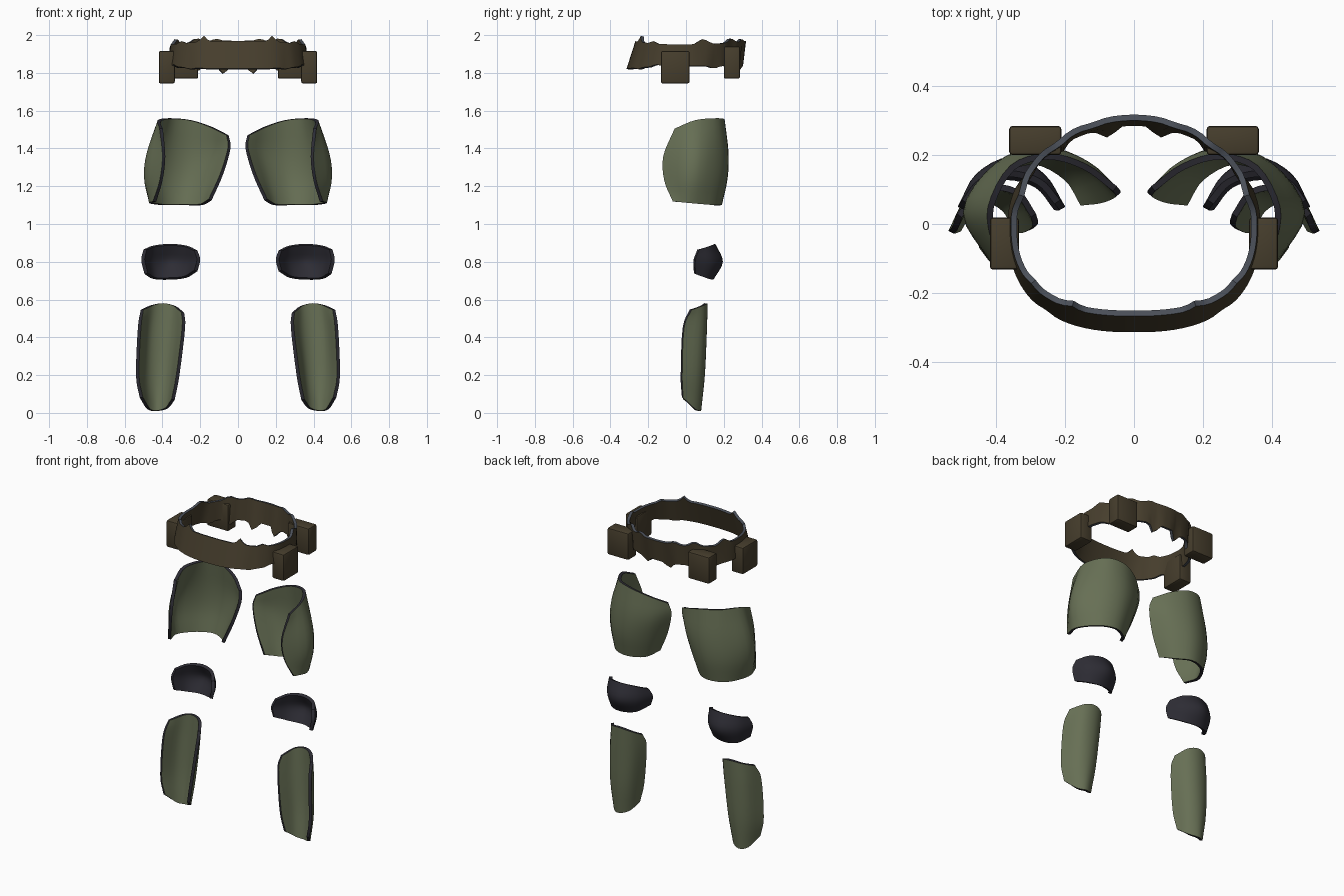
import bpy, math
from mathutils import Vector

if "Cube" in bpy.data.objects:
    bpy.data.objects.remove(bpy.data.objects["Cube"])


def material(name, color):
    m = bpy.data.materials.new(name)
    m.diffuse_color = (*color, 1)
    m.use_nodes = True
    m.node_tree.nodes["Principled BSDF"].inputs["Base Color"].default_value = m.diffuse_color
    return m


GREEN = material("olive_green", (0.135, 0.16, 0.09))
NAVY = material("dark_navy", (0.026, 0.025, 0.034))
BROWN = material("dark_brown", (0.062, 0.048, 0.026))
SLATE = material("slate_edge", (0.07, 0.08, 0.10))


def finish(obj, angle=40):
    """Apply modifiers and smooth the soft edges."""
    bpy.ops.object.select_all(action='DESELECT')
    obj.select_set(True)
    bpy.context.view_layer.objects.active = obj
    bpy.ops.object.convert(target='MESH')
    bpy.ops.object.shade_smooth_by_angle(angle=math.radians(angle))


def make_shell(name, verts, faces, face_mat, rim_mat, thickness, angle=40):
    me = bpy.data.meshes.new(name)
    me.from_pydata(verts, [], faces)
    me.materials.append(face_mat)
    me.materials.append(rim_mat)
    obj = bpy.data.objects.new(name, me)
    bpy.context.collection.objects.link(obj)
    mod = obj.modifiers.new("thickness", 'SOLIDIFY')
    mod.thickness = thickness
    mod.offset = -1
    mod.use_even_offset = True
    mod.material_offset_rim = 1
    finish(obj, angle)
    return obj


def spline(points, steps):
    """Smooth curve through the given points."""
    p = [Vector(q) for q in points]
    p = [2 * p[0] - p[1]] + p + [2 * p[-1] - p[-2]]
    out = []
    for i in range(1, len(p) - 2):
        a, b, c, d = p[i - 1:i + 3]
        for k in range(steps):
            t = k / steps
            out.append(0.5 * (2 * b + (c - a) * t + (2 * a - 5 * b + 4 * c - d) * t * t
                              + (3 * b - a - 3 * c + d) * t ** 3))
    out.append(p[-2])
    return out


def plate(name, rows, face_mat, rim_mat, thickness):
    """Curved armour plate through a few cross-sections, on both legs."""
    across = [spline(r, 4) for r in rows]
    columns = [spline(c, 4) for c in zip(*across)]
    n, m = len(columns), len(columns[0])
    for side, sx in (("right", 1), ("left", -1)):
        verts = [(v.x * sx, v.y, v.z) for col in columns for v in col]
        faces = []
        for j in range(n - 1):
            for i in range(m - 1):
                f = (j * m + i, (j + 1) * m + i, (j + 1) * m + i + 1, j * m + i + 1)
                faces.append(f if sx > 0 else f[::-1])
        make_shell(f"{side}_{name}", verts, faces, face_mat, rim_mat, thickness)


# Thigh plates: cross-sections from top to bottom, inner edge to outer edge
plate("thigh_plate", [
    [(.05, .11, 1.47), (.14, .175, 1.515), (.25, .205, 1.55), (.36, .17, 1.56), (.425, .05, 1.55), (.415, -.06, 1.505)],
    [(.04, .09, 1.40), (.13, .18, 1.38), (.26, .225, 1.38), (.39, .18, 1.38), (.485, .04, 1.37), (.40, -.12, 1.36)],
    [(.08, .07, 1.26), (.16, .17, 1.24), (.28, .22, 1.24), (.41, .17, 1.24), (.497, .03, 1.24), (.415, -.115, 1.23)],
    [(.14, .06, 1.125), (.19, .14, 1.10), (.29, .19, 1.10), (.40, .15, 1.10), (.47, .03, 1.11), (.45, -.07, 1.12)],
], GREEN, NAVY, 0.018)

# Knee pads
plate("knee_pad", [
    [(.215, .07, .86), (.27, .13, .885), (.36, .155, .895), (.45, .13, .885), (.50, .07, .865)],
    [(.20, .05, .81), (.26, .145, .80), (.36, .195, .80), (.46, .145, .80), (.512, .05, .81)],
    [(.215, .05, .75), (.275, .12, .715), (.37, .145, .705), (.45, .12, .71), (.495, .05, .735)],
], NAVY, NAVY, 0.02)

# Shin plates
plate("shin_plate", [
    [(.285, .03, .53), (.33, .095, .565), (.395, .115, .58), (.46, .095, .57), (.515, .03, .545)],
    [(.28, .0, .45), (.33, .08, .42), (.40, .11, .42), (.48, .085, .42), (.53, -.01, .45)],
    [(.31, -.02, .20), (.35, .07, .20), (.42, .10, .20), (.49, .07, .20), (.54, -.02, .20)],
    [(.335, -.01, .07), (.37, .05, .025), (.43, .08, .01), (.48, .05, .02), (.52, -.015, .08)],
], GREEN, NAVY, 0.018)


# Belt: a torn band, flared at the front, with pointed tears on both edges
def tear(theta, teeth):
    """Height of the pointed tears; symmetric about x = 0."""
    a = math.degrees(math.asin(math.sin(theta)))
    return sum(h * max(0, 1 - abs(a - c) / w) for c, w, h in teeth)


TOP_TEETH = [(-64, 6, .032), (-36, 8, .012), (17, 10, .03), (50, 8, .025), (70, 7, .015)]
LOW_TEETH = [(77, 6, .05), (52, 6, .025), (30, 8, .015), (-25, 8, -.012), (-50, 8, .008)]
SEG = 90
verts, faces = [], []
for k in range(SEG):
    t = 2 * math.pi * k / SEG
    c, s = math.cos(t), math.sin(t)
    e = 2 / 2.5 if s < 0 else 1
    ux = math.copysign(abs(c) ** e, c)
    uy = math.copysign(abs(s) ** e, s)
    up, low = tear(t, TOP_TEETH), tear(t, LOW_TEETH)
    top_r = 1 - 0.9 * up
    low_r = 1 - 2.0 * max(low, 0)
    top_z = 1.95 + .018 * s * s + up
    low_z = 1.836 - (.014 * s * s if s < 0 else 0) - low
    y_top = .318 if s > 0 else .268
    y_low = .302 if s > 0 else .315
    top = Vector((.358 * ux * top_r, y_top * uy * top_r, top_z))
    bottom = Vector((.368 * ux * low_r, y_low * uy * low_r, low_z))
    verts += [top, top.lerp(bottom, .5), bottom]
    n = (k + 1) % SEG
    for r in range(2):
        faces.append((3 * k + r, 3 * k + r + 1, 3 * n + r + 1, 3 * n + r))
make_shell("belt", verts, faces, BROWN, SLATE, 0.017, 30)


# Belt pouches
def pouch(name, center, size):
    bpy.ops.mesh.primitive_cube_add(size=1, location=center)
    obj = bpy.context.object
    obj.name = name
    obj.scale = size
    bpy.ops.object.transform_apply(location=False, rotation=False, scale=True)
    obj.data.materials.append(BROWN)
    bev = obj.modifiers.new("soft_edges", 'BEVEL')
    bev.width = 0.01
    bev.segments = 2
    finish(obj, 35)


for side, sx in (("right", 1), ("left", -1)):
    pouch(f"{side}_side_pouch", (.377 * sx, -.057, 1.83), (.085, .152, .172))
    pouch(f"{side}_back_pouch", (.287 * sx, .243, 1.855), (.152, .085, .172))
